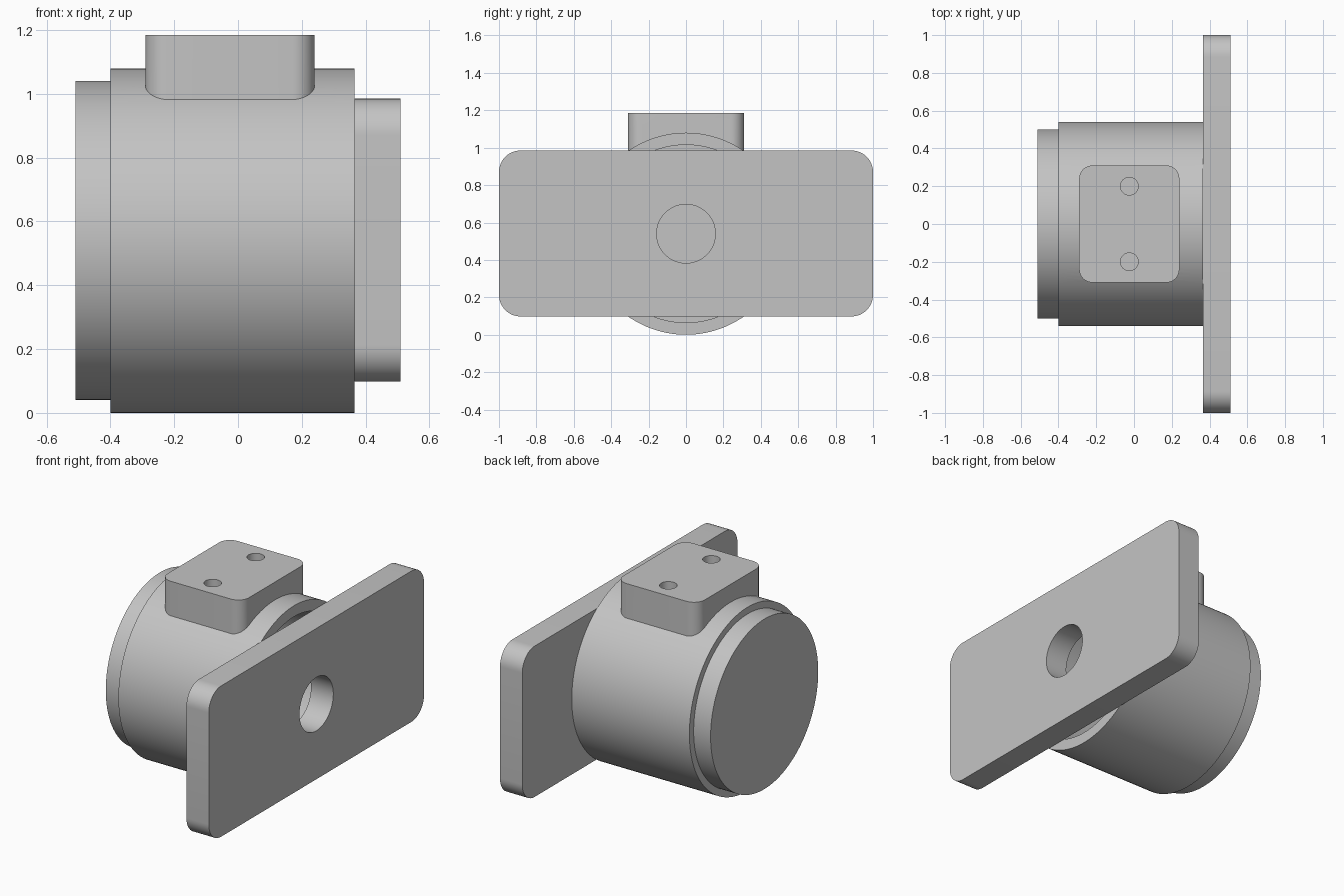
import bpy, bmesh, math
from mathutils import Matrix, Vector

if "Cube" in bpy.data.objects:
    bpy.data.objects.remove(bpy.data.objects["Cube"], do_unlink=True)

AXIS_Z = 0.54          # height of the housing axis
GREY = (0.55, 0.55, 0.55, 1)

grey = bpy.data.materials.new("light_grey")
grey.use_nodes = True
grey.diffuse_color = GREY
grey.node_tree.nodes["Principled BSDF"].inputs["Base Color"].default_value = GREY


def finish(name, bm):
    mesh = bpy.data.meshes.new(name)
    bmesh.ops.recalc_face_normals(bm, faces=bm.faces)
    bm.to_mesh(mesh)
    bm.free()
    mesh.materials.append(grey)
    obj = bpy.data.objects.new(name, mesh)
    bpy.context.collection.objects.link(obj)
    return obj


def cylinder(name, radius, start, end, sides=128):
    """Solid cylinder between two points."""
    start, end = Vector(start), Vector(end)
    axis = end - start
    place = (Matrix.Translation((start + end) / 2)
             @ axis.to_track_quat("Z", "Y").to_matrix().to_4x4())
    bm = bmesh.new()
    bmesh.ops.create_cone(bm, cap_ends=True, segments=sides, radius1=radius,
                          radius2=radius, depth=axis.length, matrix=place)
    return finish(name, bm)


def rounded_block(name, low, high, axis, radius):
    """Box whose edges parallel to one axis are rounded."""
    low, high = Vector(low), Vector(high)
    bm = bmesh.new()
    bmesh.ops.create_cube(bm, size=1)
    for v in bm.verts:
        v.co = [a + (c + 0.5) * (b - a) for a, b, c in zip(low, high, v.co)]
    edges = [e for e in bm.edges
             if abs((e.verts[0].co - e.verts[1].co).normalized()[axis]) > 0.9]
    bmesh.ops.bevel(bm, geom=edges, offset=radius, segments=12,
                    profile=0.5, affect="EDGES")
    return finish(name, bm)


def combine(obj, tool, operation):
    """Apply a boolean and remove its tool."""
    tool.hide_render = True
    mod = obj.modifiers.new(operation, "BOOLEAN")
    mod.operation, mod.object, mod.solver = operation, tool, "EXACT"
    bpy.context.view_layer.objects.active = obj
    bpy.ops.object.modifier_apply(modifier=mod.name)
    bpy.data.objects.remove(tool, do_unlink=True)


def along_x(name, radius, x0, x1, sides=128):
    return cylinder(name, radius, (x0, 0, AXIS_Z), (x1, 0, AXIS_Z), sides)


# Hollow housing with a raised mounting pad and two blind holes
housing = along_x("housing", 0.54, -0.40, 0.365)
pad = rounded_block("mounting_pad", (-0.29, -0.31, 0.9), (0.24, 0.31, 1.185), 2, 0.07)
combine(housing, pad, "UNION")
combine(housing, along_x("bore_cutter", 0.475, -0.45, 0.45), "DIFFERENCE")
for y in (-0.2, 0.2):
    drill = cylinder("drill_cutter", 0.047, (-0.025, y, 1.04), (-0.025, y, 1.3), 48)
    combine(housing, drill, "DIFFERENCE")

# Disc closing the back of the housing
end_cap = along_x("end_cap", 0.50, -0.51, -0.40)

# Wide flange plate with a central hole
flange = rounded_block("flange_plate", (0.365, -1, 0.098), (0.51, 1, 0.985), 0, 0.115)
combine(flange, along_x("hole_cutter", 0.157, 0.3, 0.6, 96), "DIFFERENCE")

# Smooth curved walls while keeping the rims sharp
bpy.ops.object.select_all(action="DESELECT")
for obj in (housing, end_cap, flange):
    obj.select_set(True)
bpy.context.view_layer.objects.active = housing
bpy.ops.object.shade_smooth_by_angle(angle=math.radians(25))
